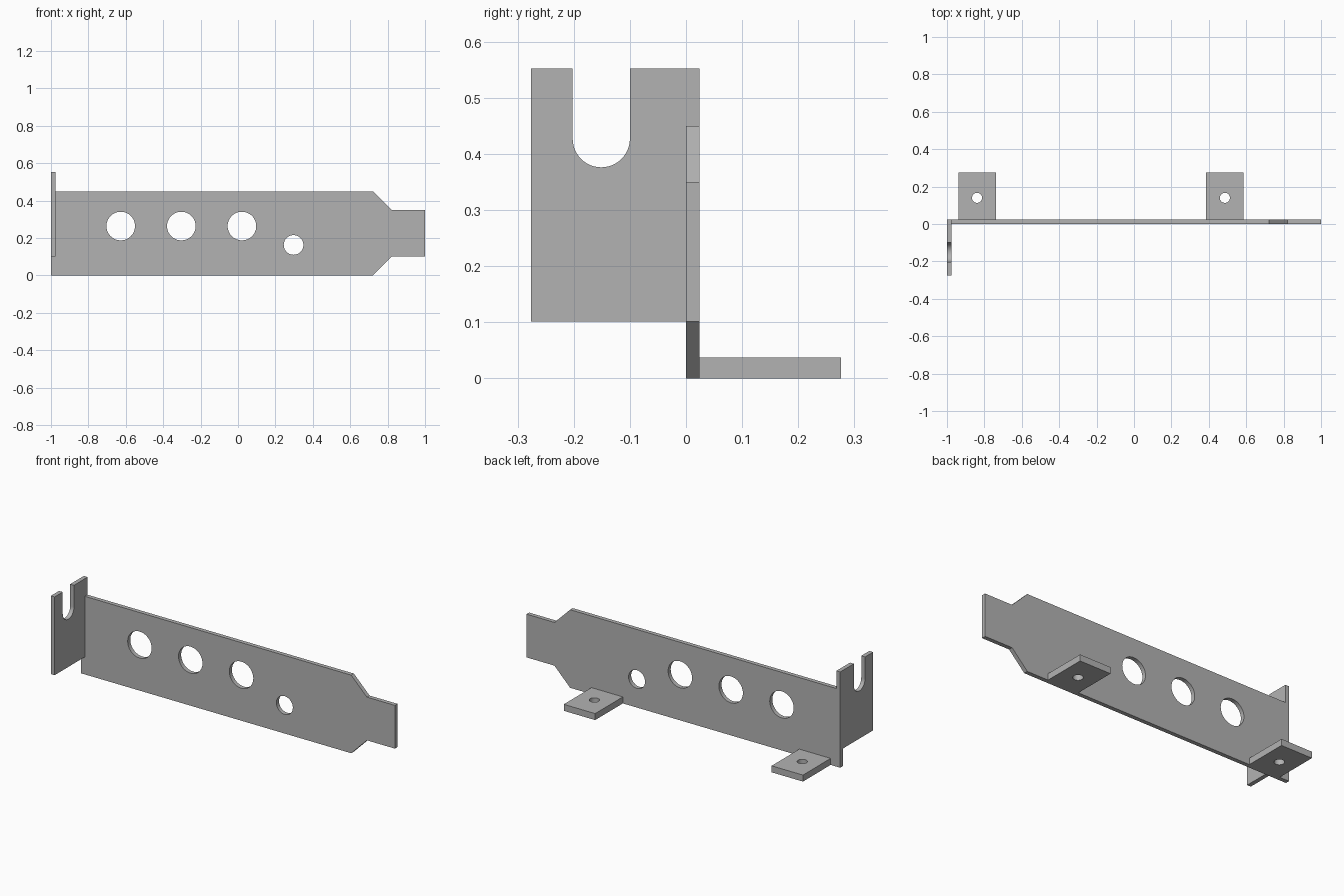
import bpy, bmesh
from math import sin, cos, pi
from mathutils import Matrix, Vector

if "Cube" in bpy.data.objects:
    bpy.data.objects.remove(bpy.data.objects["Cube"], do_unlink=True)

steel = bpy.data.materials.new("grey_metal")
steel.use_nodes = True
GREY = (0.45, 0.45, 0.45, 1)
steel.diffuse_color = GREY
steel.node_tree.nodes["Principled BSDF"].inputs["Base Color"].default_value = GREY


def arc(cx, cy, r, start, end, n):
    return [(cx + r * cos(start + (end - start) * i / n),
             cy + r * sin(start + (end - start) * i / n)) for i in range(n + 1)]


def circle(cx, cy, r):
    return arc(cx, cy, r, 0, 2 * pi, 48)[:-1]


def sheet(name, loops, thickness, u, v, centre):
    """Flat sheet cut from an outline and holes, drawn along axes u and v."""
    curve = bpy.data.curves.new(name + "_profile", 'CURVE')
    curve.dimensions = '2D'
    curve.fill_mode = 'BOTH'
    curve.extrude = thickness / 2
    for loop in loops:
        spline = curve.splines.new('POLY')
        spline.points.add(len(loop) - 1)
        for p, (a, b) in zip(spline.points, loop):
            p.co = (a, b, 0, 1)
        spline.use_cyclic_u = True
    helper = bpy.data.objects.new(name + "_helper", curve)
    bpy.context.collection.objects.link(helper)
    bpy.context.view_layer.update()
    depsgraph = bpy.context.evaluated_depsgraph_get()
    mesh = bpy.data.meshes.new_from_object(helper.evaluated_get(depsgraph))
    bpy.data.objects.remove(helper, do_unlink=True)
    bpy.data.curves.remove(curve)

    # Stand the sheet up in its plane and weld it
    u, v = Vector(u), Vector(v)
    frame = Matrix((u, v, u.cross(v))).transposed().to_4x4()
    mesh.transform(Matrix.Translation(centre) @ frame)
    bm = bmesh.new()
    bm.from_mesh(mesh)
    bmesh.ops.remove_doubles(bm, verts=bm.verts, dist=1e-5)
    bmesh.ops.recalc_face_normals(bm, faces=bm.faces)
    bm.to_mesh(mesh)
    bm.free()
    mesh.name = name
    mesh.materials.clear()
    mesh.materials.append(steel)
    obj = bpy.data.objects.new(name, mesh)
    bpy.context.collection.objects.link(obj)
    bpy.ops.object.select_all(action='DESELECT')
    obj.select_set(True)
    bpy.context.view_layer.objects.active = obj
    bpy.ops.object.shade_smooth_by_angle(angle=0.5)
    return obj


X, Y, Z = (1, 0, 0), (0, 1, 0), (0, 0, 1)
T = 0.024          # sheet thickness
HALF = 0.276       # reach of flange and tabs from the middle

# Long face plate with tapered tongue, notched where the flange sits
outline = [(-1, 0), (0.722, 0), (0.822, 0.101), (1, 0.101), (1, 0.35),
           (0.822, 0.35), (0.722, 0.45), (-1 + T, 0.45), (-1 + T, 0.101), (-1, 0.101)]
holes = [circle(x, 0.264, 0.0765) for x in (-0.627, -0.303, 0.021)]
holes.append(circle(0.297, 0.163, 0.0525))
sheet("face_plate", [outline] + holes, T, X, Z, (0, T / 2, 0))

# End flange with an open screw slot
top = 0.552
slot = arc(-0.151, 0.427, 0.051, 0, -pi, 24)
flange = [(-HALF, 0.101), (T, 0.101), (T, top), (-0.1, top)] + slot + [(-0.202, top), (-HALF, top)]
sheet("end_flange", [flange], T, Y, Z, (-1 + T / 2, 0, 0))

# Two mounting tabs behind the plate
TAB = 0.0375
for name, x in (("right_tab", -0.839), ("left_tab", 0.486)):
    tab = [(x - 0.1, T), (x + 0.1, T), (x + 0.1, HALF), (x - 0.1, HALF)]
    sheet(name, [tab, circle(x, 0.14, 0.027)], TAB, X, Y, (0, 0, TAB / 2))
